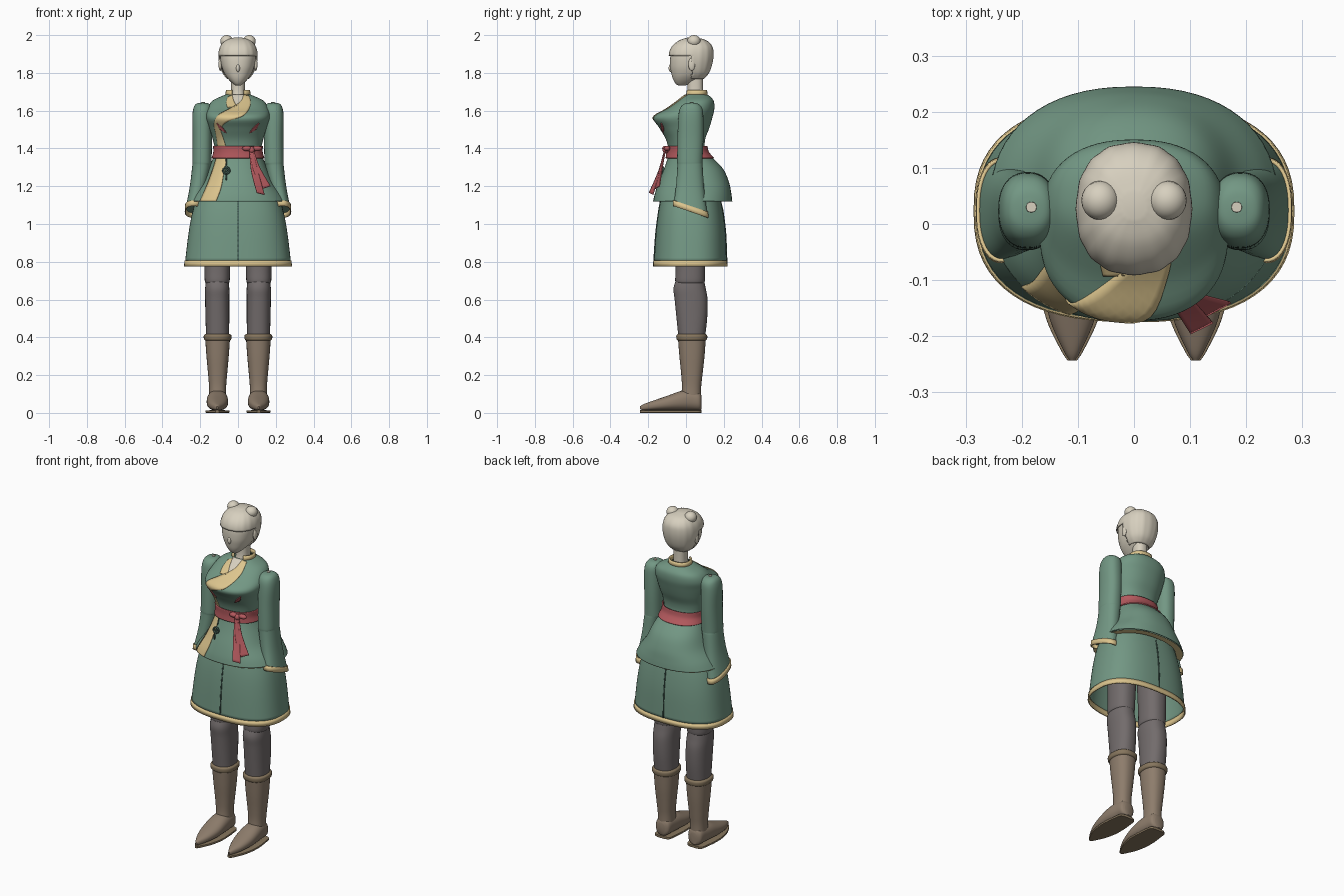
import bpy, bmesh, math
from mathutils import Vector

cube = bpy.data.objects.get("Cube")
if cube:
    bpy.data.objects.remove(cube)


def material(name, rgb):
    m = bpy.data.materials.new(name)
    m.use_nodes = True
    m.diffuse_color = (*rgb, 1)
    m.node_tree.nodes["Principled BSDF"].inputs["Base Color"].default_value = (*rgb, 1)
    return m


CREAM = material("cream", (0.68, 0.63, 0.52))
GREEN = material("sage green", (0.17, 0.31, 0.23))
SEAM = material("dark green", (0.05, 0.10, 0.08))
GOLD = material("pale gold", (0.72, 0.56, 0.27))
RED = material("sash red", (0.45, 0.10, 0.11))
GREY = material("trouser grey", (0.17, 0.15, 0.15))
BOOT = material("boot brown", (0.27, 0.205, 0.15))
TRIM = material("boot trim", (0.24, 0.18, 0.11))


def spline(rows, steps):
    """Smooth curve through rows of equal length."""
    out = []
    for i in range(len(rows) - 1):
        p = [rows[max(0, min(len(rows) - 1, i + k))] for k in (-1, 0, 1, 2)]
        for s in range(steps):
            t = s / steps
            out.append([0.5 * (2 * b + (c - a) * t + (2 * a - 5 * b + 4 * c - d) * t * t
                               + (3 * b - a - 3 * c + d) * t ** 3) for a, b, c, d in zip(*p)])
    return out + [list(rows[-1])]


def finish(name, bm, mat, mirror=False, thick=0):
    bmesh.ops.recalc_face_normals(bm, faces=bm.faces)
    me = bpy.data.meshes.new(name)
    bm.to_mesh(me)
    bm.free()
    me.materials.append(mat)
    ob = bpy.data.objects.new(name, me)
    bpy.context.collection.objects.link(ob)
    bpy.ops.object.select_all(action='DESELECT')
    ob.select_set(True)
    bpy.context.view_layer.objects.active = ob
    bpy.ops.object.shade_smooth_by_angle(angle=math.radians(45))
    if thick:
        mod = ob.modifiers.new("thickness", 'SOLIDIFY')
        mod.thickness, mod.offset = thick, 0
    if mirror:
        ob.modifiers.new("mirror", 'MIRROR')
    return ob


def loft(name, rows, mat, steps=5, n=40, power=2.3, caps=True, along_y=False,
         mirror=False, thick=0, warp=None, drop=None, ripple=0):
    """Skin rounded sections; each row is (height, centre x, half width, front, back)."""
    bm = bmesh.new()
    rings = []
    for z, xc, a, f, b in spline(rows, steps):
        ring = []
        for k in range(n):
            t = math.tau * k / n
            c, s = math.cos(t), math.sin(t)
            r = 1 + ripple * math.cos(n / 4 * t)
            x = xc + r * a * math.copysign(abs(c) ** (2 / power), c)
            y = (f + b) / 2 + r * (b - f) / 2 * math.copysign(abs(s) ** (2 / power), s)
            p = Vector((x, z, y) if along_y else (x, y, z))
            ring.append(bm.verts.new(warp(p) if warp else p))
        rings.append(ring)
    for lo, hi in zip(rings, rings[1:]):
        for k in range(n):
            j = (k + 1) % n
            bm.faces.new((lo[k], lo[j], hi[j], hi[k]))
    if caps:
        bm.faces.new(rings[0])
        bm.faces.new(rings[-1])
    if drop:
        gone = [f for f in bm.faces if drop(f.calc_center_median())]
        bmesh.ops.delete(bm, geom=gone, context='FACES')
    return finish(name, bm, mat, mirror, thick)


def strip(name, rows, mat, steps=6, across=6, place=None, thick=0.005):
    """Ribbon between two edges; place() lays flat (x, z) points on a surface."""
    bm = bmesh.new()
    grid = []
    for r in spline(rows, steps):
        h = len(r) // 2
        a, b = Vector(r[:h]), Vector(r[h:])
        pts = [a.lerp(b, k / across) for k in range(across + 1)]
        grid.append([bm.verts.new(place(p) if place else p) for p in pts])
    for u, v in zip(grid, grid[1:]):
        for k in range(across):
            bm.faces.new((u[k], u[k + 1], v[k + 1], v[k]))
    return finish(name, bm, mat, thick=thick)


def ball(name, loc, size, mat, mirror=False):
    bm = bmesh.new()
    bmesh.ops.create_uvsphere(bm, u_segments=20, v_segments=12, radius=1)
    for v in bm.verts:
        v.co = Vector(c * s + l for c, s, l in zip(v.co, size, loc))
    return finish(name, bm, mat, mirror)


# Jacket body, narrow at the waist and flared at the hem
JACKET = [(1.12, 0, .255, -.172, .243), (1.16, 0, .232, -.163, .238), (1.22, 0, .187, -.143, .226),
          (1.29, 0, .155, -.115, .195), (1.35, 0, .13, -.095, .138), (1.39, 0, .12, -.09, .10),
          (1.45, 0, .132, -.105, .10), (1.51, 0, .15, -.14, .122), (1.565, 0, .166, -.17, .138),
          (1.61, 0, .16, -.10, .148), (1.65, 0, .135, -.045, .145), (1.675, 0, .085, -.015, .125),
          (1.685, 0, .06, .002, .105)]
loft("jacket", JACKET, GREEN, n=64, caps=False, thick=0.004)
loft("jacket_lining_edge", [(1.117, 0, .253, -.170, .241), (1.1172, 0, .215, -.14, .205)],
     GOLD, steps=1, n=64, caps=False)
DENSE = spline(JACKET, 12)


def on_jacket(p, gap=0.004):
    x, z = p
    lo, hi = next(((u, v) for u, v in zip(DENSE, DENSE[1:]) if u[0] <= z <= v[0]), DENSE[-2:])
    t = (z - lo[0]) / (hi[0] - lo[0])
    _, _, a, f, b = [u + (v - u) * t for u, v in zip(lo, hi)]
    edge = max(0, 1 - abs(x / a) ** 2.3) ** (1 / 2.3)
    return Vector((x, (f + b) / 2 - (b - f) / 2 * edge - gap, z))


# Neckline, lapel and bust marks laid on the jacket
strip("neck_opening", [(-.035, 1.684, .035, 1.684), (-.025, 1.655, .025, 1.655),
                       (-.003, 1.615, .003, 1.615)], CREAM, place=lambda p: on_jacket(p, .002))
strip("lapel", [(.03, 1.684, .058, 1.678), (.012, 1.645, .066, 1.63), (-.045, 1.61, .03, 1.575),
                (-.105, 1.575, -.06, 1.54), (-.125, 1.53, -.09, 1.50), (-.115, 1.47, -.08, 1.46),
                (-.108, 1.41, -.065, 1.41), (-.115, 1.35, -.06, 1.35), (-.14, 1.27, -.075, 1.27),
                (-.17, 1.19, -.09, 1.19), (-.2, 1.122, -.115, 1.122)], GOLD, place=on_jacket)
strip("inner_lapel", [(-.055, 1.67, -.03, 1.682), (-.062, 1.64, -.022, 1.65),
                      (-.055, 1.615, -.004, 1.62)], GOLD, place=on_jacket)
for side, label in ((1, "left"), (-1, "right")):
    strip(label + "_bust_mark", [(side * .06, 1.48, side * .063, 1.482),
                                 (side * .08, 1.508, side * .095, 1.502),
                                 (side * .11, 1.535, side * .112, 1.532)],
          RED, place=lambda p: on_jacket(p, .006))
loft("collar", [(1.68, 0, .063, -.002, .11), (1.708, 0, .06, .003, .108)], GOLD, steps=2,
     caps=False, thick=0.008, drop=lambda c: abs(c.x) < .028 and c.y < .05)

# Sash with a bow and two hanging tails
loft("sash", [(1.348, 0, .136, -.104, .145), (1.38, 0, .127, -.101, .118),
              (1.412, 0, .128, -.102, .11)], RED, n=64, caps=False, thick=0.008)
ball("bow_knot", (.072, -.108, 1.392), (.016, .016, .018), RED)
ball("bow_loop_left", (.1, -.1, 1.4), (.027, .016, .014), RED)
ball("bow_loop_right", (.047, -.11, 1.4), (.025, .016, .014), RED)
strip("outer_tail", [(.065, -.115, 1.385, .085, -.11, 1.385), (.08, -.14, 1.29, .115, -.125, 1.30),
                     (.125, -.165, 1.185, .172, -.14, 1.20)], RED)
strip("inner_tail", [(.06, -.115, 1.385, .08, -.113, 1.385), (.07, -.145, 1.28, .105, -.135, 1.28),
                     (.1, -.195, 1.165, .14, -.175, 1.155)], RED)

# Waist charm
strip("charm_cord", [(-.064, 1.36, -.06, 1.36), (-.064, 1.31, -.06, 1.31)], SEAM,
      place=lambda p: on_jacket(p, .008))
bpy.ops.mesh.primitive_torus_add(location=on_jacket((-.062, 1.283), .012), rotation=(math.pi / 2, 0, 0),
                                 major_radius=.017, minor_radius=.005, major_segments=20, minor_segments=8)
charm = bpy.context.object
charm.name = "charm_ring"
charm.data.materials.append(SEAM)
bpy.ops.object.shade_smooth()
ball("charm_bead", on_jacket((-.062, 1.283), .012), (.008, .005, .008), SEAM)
ball("charm_tassel", on_jacket((-.062, 1.25), .012), (.005, .005, .02), SEAM)

# Skirt with gold hem and centre seams
loft("skirt", [(.80, 0, .278, -.168, .214), (.95, 0, .26, -.158, .208), (1.06, 0, .24, -.145, .195),
               (1.16, 0, .21, -.125, .175)], GREEN, n=64, power=2.5, caps=False, thick=.004)
loft("skirt_hem", [(.775, 0, .282, -.171, .217), (.806, 0, .279, -.169, .215)], GOLD, steps=1,
     n=64, power=2.5, caps=False, thick=.008)
for name, ys in (("front_seam", (-.171, -.161, -.147)), ("back_seam", (.217, .211, .198))):
    strip(name, [(-.003, y, z, .003, y, z) for y, z in zip(ys, (.806, .95, 1.06))]
          + [(-.003, ys[2] * .93, 1.12, .003, ys[2] * .93, 1.12)], SEAM, across=1, thick=.004)


# Sleeves, with the cuffs cut on a slant
def slant(p):
    p.z -= (p.y - .025) * .34 * max(0, min(1, (1.28 - p.z) / .18))
    return p


loft("sleeve", [(1.642, .187, .012, .02, .04), (1.636, .187, .035, -.01, .065),
                (1.612, .188, .048, -.032, .086), (1.56, .19, .052, -.041, .092),
                (1.45, .189, .051, -.045, .092), (1.33, .191, .051, -.047, .087),
                (1.31, .193, .049, -.046, .088), (1.2, .209, .046, -.052, .096),
                (1.088, .233, .043, -.063, .112)], GREEN, mirror=True, warp=slant)
loft("cuff", [(1.095, .233, .045, -.065, .114), (1.064, .236, .043, -.067, .116)], GOLD, steps=2,
     caps=False, mirror=True, thick=.006, warp=slant)
loft("shoulder_pin", [(1.635, .183, .01, .02, .04), (1.646, .183, .009, .021, .039)], CREAM,
     steps=1, n=16, mirror=True)

# Legs
loft("thigh", [(.685, .11, .058, -.048, .092), (.70, .11, .066, -.057, .1), (.78, .109, .068, -.055, .102),
               (1.0, .105, .075, -.06, .11)], GREY, mirror=True)
loft("calf", [(.38, .108, .06, -.038, .098), (.5, .109, .063, -.05, .112), (.6, .11, .064, -.06, .114),
              (.66, .11, .064, -.066, .104), (.71, .11, .058, -.05, .094)], GREY, mirror=True)

# Boots
loft("boot_shaft", [(.05, .108, .046, -.03, .08), (.13, .108, .045, -.022, .08), (.2, .108, .05, -.025, .087),
                    (.3, .108, .059, -.035, .098), (.4, .108, .066, -.043, .105)], BOOT, mirror=True)
loft("boot_trim", [(.382, .108, .064, -.042, .102), (.39, .108, .072, -.05, .111),
                   (.41, .108, .073, -.051, .112), (.418, .108, .064, -.042, .102)], TRIM, mirror=True)
FOOT = [(-.243, .11, .005, .02, .035), (-.225, .11, .016, .014, .046), (-.17, .11, .04, .013, .066),
        (-.1, .109, .055, .013, .09), (-.03, .109, .056, .013, .115), (.03, .108, .05, .013, .122),
        (.07, .108, .044, .013, .112), (.083, .108, .025, .02, .09)]
loft("boot_foot", FOOT, BOOT, along_y=True, mirror=True)
loft("boot_sole", [(y, x, a * 1.08 + .003, 0, .014) for y, x, a, _, _ in FOOT], TRIM,
     along_y=True, mirror=True, power=8)

# Neck, face and ears
loft("neck", [(1.64, 0, .04, -.01, .095), (1.70, 0, .036, .008, .09), (1.79, 0, .037, .005, .09)], CREAM)
loft("face", [(1.733, 0, .012, -.04, -.005), (1.742, 0, .026, -.054, .02), (1.765, 0, .05, -.068, .06),
              (1.795, 0, .071, -.077, .1), (1.84, 0, .088, -.084, .125), (1.9, 0, .094, -.08, .13),
              (1.95, 0, .078, -.05, .11), (1.975, 0, .04, -.01, .08)], CREAM)
ball("nose", (0, -.082, 1.825), (.01, .01, .02), CREAM)
ball("ear", (.094, .03, 1.845), (.009, .018, .034), CREAM, mirror=True)

# Hair shell with a straight fringe, and two buns
loft("hair", [(1.765, 0, .05, 0, .085), (1.8, 0, .079, -.05, .118), (1.85, 0, .096, -.082, .136),
              (1.9, 0, .1, -.087, .142), (1.94, 0, .09, -.07, .135), (1.97, 0, .064, -.033, .105),
              (1.984, 0, .02, .01, .055)], CREAM, n=64, thick=.006, ripple=.008,
     drop=lambda c: c.z < 1.768 or (c.z < 1.893 and c.y < .03))
ball("hair_bun", (.06, .042, 1.968), (.034, .035, .032), CREAM, mirror=True)
